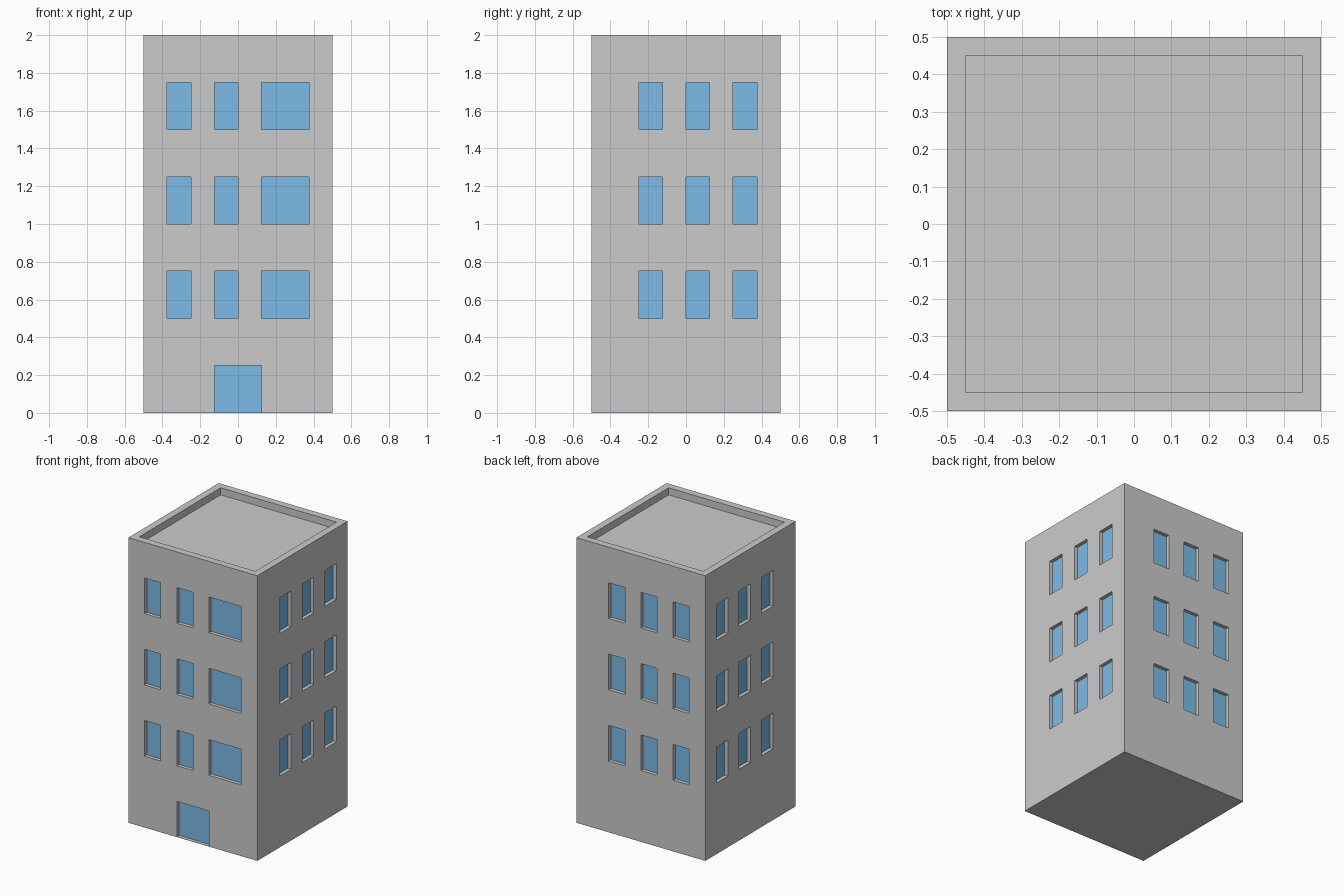
import bpy, bmesh
from mathutils import Matrix, Vector

if "Cube" in bpy.data.objects:
    bpy.data.objects.remove(bpy.data.objects["Cube"])

HALF, HEIGHT, DEPTH = 0.5, 2.0, 0.025
RIM, ROOF_Z = 0.05, 1.95
FLOORS = (0.5, 1.0, 1.5)

glass = bpy.data.materials.new("glass_blue")
glass.diffuse_color = (0.2, 0.5, 0.8, 1)
glass.use_nodes = True
glass.node_tree.nodes["Principled BSDF"].inputs["Base Color"].default_value = glass.diffuse_color


def add_box(bm, lo, hi):
    lo, hi = Vector(lo), Vector(hi)
    m = Matrix.Translation((lo + hi) / 2) @ Matrix.Diagonal((*(hi - lo), 1))
    bmesh.ops.create_cube(bm, size=1, matrix=m)


def make_object(name, bm, mat=None):
    mesh = bpy.data.meshes.new(name)
    bm.to_mesh(mesh)
    bm.free()
    ob = bpy.data.objects.new(name, mesh)
    if mat:
        mesh.materials.append(mat)
    bpy.context.collection.objects.link(ob)
    return ob


def on_wall(axis, along, out, z):
    return (out, along, z) if axis == 0 else (along, out, z)


# Openings on each facade: facing axis, direction, spans along the wall
facades = {
    "front": (1, -1, [(-0.375, -0.25), (-0.125, 0), (0.125, 0.375)]),
    "back": (1, 1, [(-0.375, -0.25), (-0.125, 0), (0.125, 0.25)]),
    "right": (0, 1, [(-0.25, -0.125), (0, 0.125), (0.25, 0.375)]),
    "left": (0, -1, [(-0.25, -0.125), (0, 0.125), (0.25, 0.375)]),
}
openings = [(f"{side}_window", axis, sign, a, b, z, z + 0.25)
            for side, (axis, sign, spans) in facades.items()
            for z in FLOORS for a, b in spans]
openings.append(("door", 1, -1, -0.125, 0.125, 0.002, 0.25))

# Cutters for the openings and the sunken roof; one pane behind each opening
cut = bmesh.new()
add_box(cut, (RIM - HALF, RIM - HALF, ROOF_Z), (HALF - RIM, HALF - RIM, HEIGHT + 0.1))
for name, axis, sign, a, b, z0, z1 in openings:
    inner, outer = sign * (HALF - DEPTH), sign * (HALF + 0.1)
    o0, o1 = sorted((inner, outer))
    add_box(cut, on_wall(axis, a, o0, z0), on_wall(axis, b, o1, z1))
    pane = bmesh.new()
    face = pane.faces.new([pane.verts.new(on_wall(axis, u, inner, z))
                           for u, z in ((a, z0), (b, z0), (b, z1), (a, z1))])
    face.normal_update()
    if face.normal[axis] * sign < 0:
        face.normal_flip()
    make_object(name + "_pane", pane, glass)
cutter = make_object("opening_cutter", cut)
cutter.hide_render = True

# Tower walls with the openings cut out
body = bmesh.new()
add_box(body, (-HALF, -HALF, 0), (HALF, HALF, HEIGHT))
walls = make_object("tower_walls", body)
mod = walls.modifiers.new("openings", 'BOOLEAN')
mod.operation = 'DIFFERENCE'
mod.solver = 'EXACT'
mod.object = cutter
bpy.context.view_layer.objects.active = walls
bpy.ops.object.modifier_apply(modifier=mod.name)
bpy.data.objects.remove(cutter)

# Remove the wall faces that the panes replace
bm = bmesh.new()
bm.from_mesh(walls.data)
backs = [f for f in bm.faces
         if any(abs(f.normal[i]) > 0.9
                and abs(abs(f.calc_center_median()[i]) - (HALF - DEPTH)) < 1e-3
                for i in (0, 1))]
bmesh.ops.delete(bm, geom=backs, context='FACES')
bm.to_mesh(walls.data)
bm.free()
